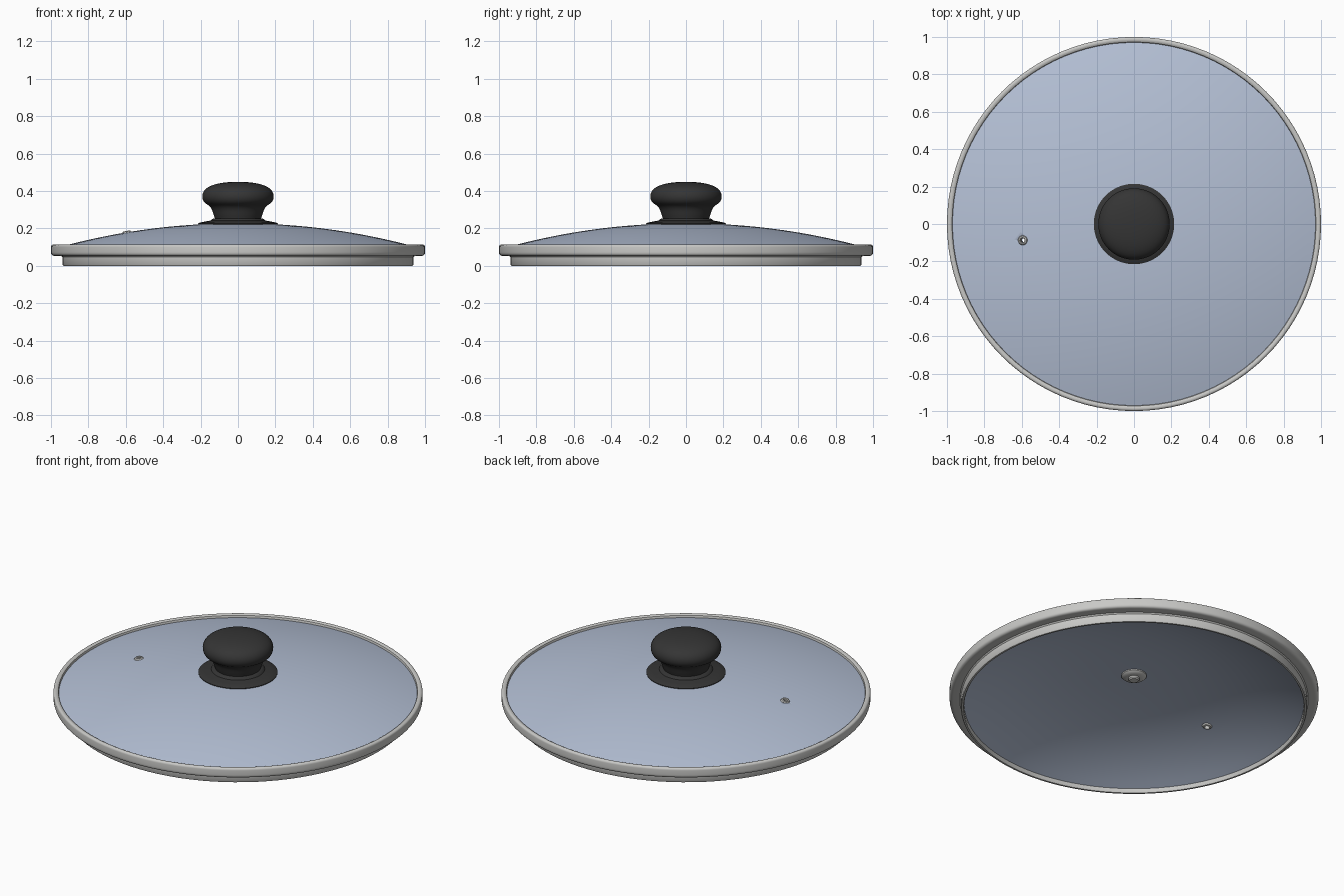
import bpy, bmesh, math
from mathutils import Vector, Matrix
from mathutils.geometry import interpolate_bezier

old = bpy.data.objects.get("Cube")
if old:
    bpy.data.objects.remove(old)


def material(name, rgb):
    m = bpy.data.materials.new(name)
    m.use_nodes = True
    m.diffuse_color = (*rgb, 1)
    bsdf = m.node_tree.nodes["Principled BSDF"]
    bsdf.inputs["Base Color"].default_value = (*rgb, 1)
    return m


glass_mat = material("blue grey glass", (0.46, 0.53, 0.67))
steel_mat = material("steel", (0.58, 0.58, 0.565))
black_mat = material("black plastic", (0.035, 0.035, 0.035))


def lathe(name, profile, mat, segments=96, closed=False, matrix=None):
    """Spin a profile of (radius, height) points around the z axis."""
    bm = bmesh.new()
    verts = [bm.verts.new((r, 0, z)) for r, z in profile]
    pairs = list(zip(verts, verts[1:]))
    if closed:
        pairs.append((verts[-1], verts[0]))
    edges = [bm.edges.new(p) for p in pairs]
    bmesh.ops.spin(bm, geom=verts + edges, axis=(0, 0, 1), cent=(0, 0, 0),
                   angle=math.tau, steps=segments, use_duplicate=False)
    bmesh.ops.remove_doubles(bm, verts=bm.verts, dist=1e-4)
    bmesh.ops.recalc_face_normals(bm, faces=bm.faces)
    mesh = bpy.data.meshes.new(name)
    bm.to_mesh(mesh)
    bm.free()
    mesh.materials.append(mat)
    obj = bpy.data.objects.new(name, mesh)
    bpy.context.collection.objects.link(obj)
    if matrix:
        obj.matrix_world = matrix
    bpy.ops.object.select_all(action="DESELECT")
    obj.select_set(True)
    bpy.context.view_layer.objects.active = obj
    bpy.ops.object.shade_smooth_by_angle(angle=math.radians(35))
    return obj


def bezier(a, b, c, d, count=10):
    """Curved piece of a profile."""
    pts = interpolate_bezier(*[Vector((*p, 0)) for p in (a, b, c, d)], count)
    return [(p.x, p.y) for p in pts]


def dome(radius, top, drop, power, count=24):
    """Curve from the axis to the edge, falling by drop."""
    steps = [i / count for i in range(count + 1)]
    return [(radius * t, top - drop * t ** power) for t in steps]


# Domed glass, thicker towards the edge
upper = dome(0.974, 0.227, 0.132, 2.05)
lower = dome(0.92, 0.203, 0.178, 2.6)
glass = lathe("glass_dome", upper + lower[::-1], glass_mat)

# Rolled steel rim with the stepped band that sits inside the pot
lathe("steel_rim",
      [(0.97, 0.09), (0.971, 0.102)]
      + bezier((0.973, 0.108), (0.985, 0.117), (1.0, 0.114), (1.0, 0.1), 8)
      + bezier((1.0, 0.074), (1.0, 0.06), (0.994, 0.053), (0.978, 0.053), 8)
      + [(0.944, 0.053), (0.938, 0.046), (0.938, 0.006), (0.934, 0.0),
         (0.924, 0.0), (0.92, 0.006), (0.92, 0.06)],
      steel_mat, closed=True)

# Knob base plate and collar
lathe("knob_base",
      [(0, 0.212), (0.2, 0.212), (0.214, 0.22), (0.215, 0.225), (0.205, 0.231),
       (0.18, 0.236), (0.145, 0.242), (0.138, 0.25), (0.13, 0.254), (0, 0.254)],
      black_mat)

# Knob grip with flared neck and rounded head
lathe("knob_grip",
      [(0, 0.245), (0.122, 0.245)]
      + bezier((0.124, 0.255), (0.137, 0.285), (0.135, 0.312), (0.165, 0.328))
      + bezier((0.165, 0.328), (0.199, 0.345), (0.199, 0.39), (0.17, 0.413))[1:]
      + bezier((0.17, 0.413), (0.14, 0.437), (0.08, 0.449), (0, 0.449))[1:],
      black_mat)

# Washer and screw head under the knob
lathe("knob_washer",
      [(0, 0.21), (0.068, 0.21), (0.068, 0.196), (0.06, 0.189),
       (0.04, 0.185), (0, 0.185)], steel_mat, 48)
lathe("knob_screw",
      [(0, 0.19), (0.03, 0.19), (0.03, 0.175), (0.024, 0.169), (0, 0.169)],
      steel_mat, 32)

# Steam vent eyelet, tilted to follow the glass
tilt = Vector((-0.595, -0.085, 3.4)).to_track_quat("Z", "Y").to_matrix().to_4x4()
place = Matrix.Translation((-0.595, -0.087, 0.178)) @ tilt
lathe("steam_vent",
      [(0.011, -0.04), (0.011, 0.004), (0.015, 0.008), (0.022, 0.006),
       (0.027, -0.003), (0.018, -0.006), (0.018, -0.034), (0.027, -0.037),
       (0.022, -0.044), (0.015, -0.046)],
      steel_mat, 24, closed=True, matrix=place)

# Open hole through the glass inside the eyelet
cutter = lathe("vent_cutter", [(0, -0.1), (0.015, -0.1), (0.015, 0.1), (0, 0.1)],
               glass_mat, 24, matrix=place)
cutter.hide_render = True
hole = glass.modifiers.new("vent_hole", "BOOLEAN")
hole.operation = "DIFFERENCE"
hole.object = cutter
bpy.context.view_layer.objects.active = glass
bpy.ops.object.modifier_move_to_index(modifier=hole.name, index=0)
bpy.ops.object.modifier_apply(modifier=hole.name)
bpy.data.objects.remove(cutter)
